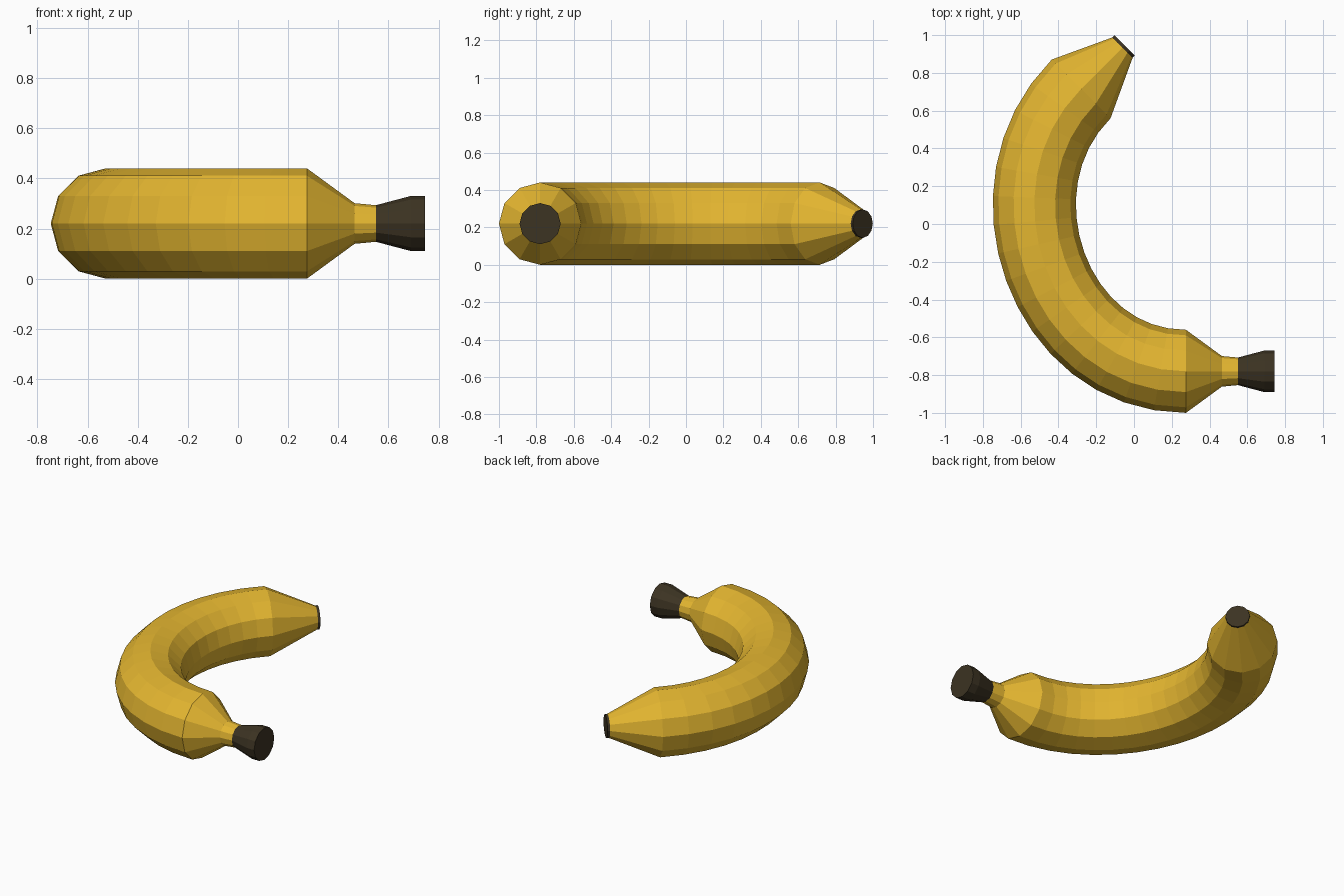
import bpy, bmesh, math
from mathutils import Vector, geometry

if "Cube" in bpy.data.objects:
    bpy.data.objects.remove(bpy.data.objects["Cube"])

SIDES = 12
Z = 0.22


def material(name, color):
    m = bpy.data.materials.new(name)
    m.diffuse_color = color
    m.use_nodes = True
    m.node_tree.nodes["Principled BSDF"].inputs["Base Color"].default_value = m.diffuse_color
    return m


def loft(name, stations, mat, cap_start=False, cap_end=False):
    """Skin flat-shaded rings; each station is (x, y, heading angle, radius)."""
    bm = bmesh.new()
    rings = []
    for x, y, heading, r in stations:
        side = Vector((-math.sin(heading), math.cos(heading), 0))
        ring = []
        for k in range(SIDES):
            a = math.tau * k / SIDES
            ring.append(bm.verts.new(Vector((x, y, Z)) + side * r * math.cos(a)
                                     + Vector((0, 0, r * math.sin(a)))))
        rings.append(ring)
    for a, b in zip(rings, rings[1:]):
        for k in range(SIDES):
            j = (k + 1) % SIDES
            bm.faces.new((a[k], a[j], b[j], b[k]))
    if cap_start:
        bm.faces.new(rings[0][::-1])
    if cap_end:
        bm.faces.new(rings[-1])
    bmesh.ops.recalc_face_normals(bm, faces=bm.faces)
    me = bpy.data.meshes.new(name)
    bm.to_mesh(me)
    bm.free()
    me.materials.append(mat)
    ob = bpy.data.objects.new(name, me)
    bpy.context.collection.objects.link(ob)
    return ob


yellow = material("yellow_peel", (0.78, 0.47, 0.03, 1))
dark = material("dark_brown", (0.045, 0.033, 0.016, 1))

# Curved centre line of the body
h = 0.73
d = h * math.sqrt(0.5)
P = [Vector(p) for p in ((0.275, -0.78), (0.275 - h, -0.78),
                         (-0.28 - d, 0.715 - d), (-0.28, 0.715))]
N = 16
body = []
for i in range(N + 1):
    t = i / N
    u = 1 - t
    p = P[0] * u**3 + P[1] * 3 * u * u * t + P[2] * 3 * u * t * t + P[3] * t**3
    v = (P[1] - P[0]) * u * u + (P[2] - P[1]) * 2 * u * t + (P[3] - P[2]) * t * t
    body.append((p.x, p.y, math.atan2(v.y, v.x), 0.22))

# Peel: stem neck, body, tapered tip
west, tip_dir = math.pi, math.pi / 4
neck = [(0.55, -0.78, west, 0.073), (0.465, -0.78, west, 0.081)]
tip = (-0.061, 0.934, tip_dir, 0.076)
loft("peel", neck + body + [tip], yellow)

# Dark flared stem and dark tip cap
loft("stem", [(0.745, -0.78, west, 0.11), (0.69, -0.78, west, 0.11),
              (0.55, -0.78, west, 0.073)], dark, cap_start=True)
loft("tip_cap", [tip, (-0.05, 0.945, tip_dir, 0.076)], dark, cap_end=True)
